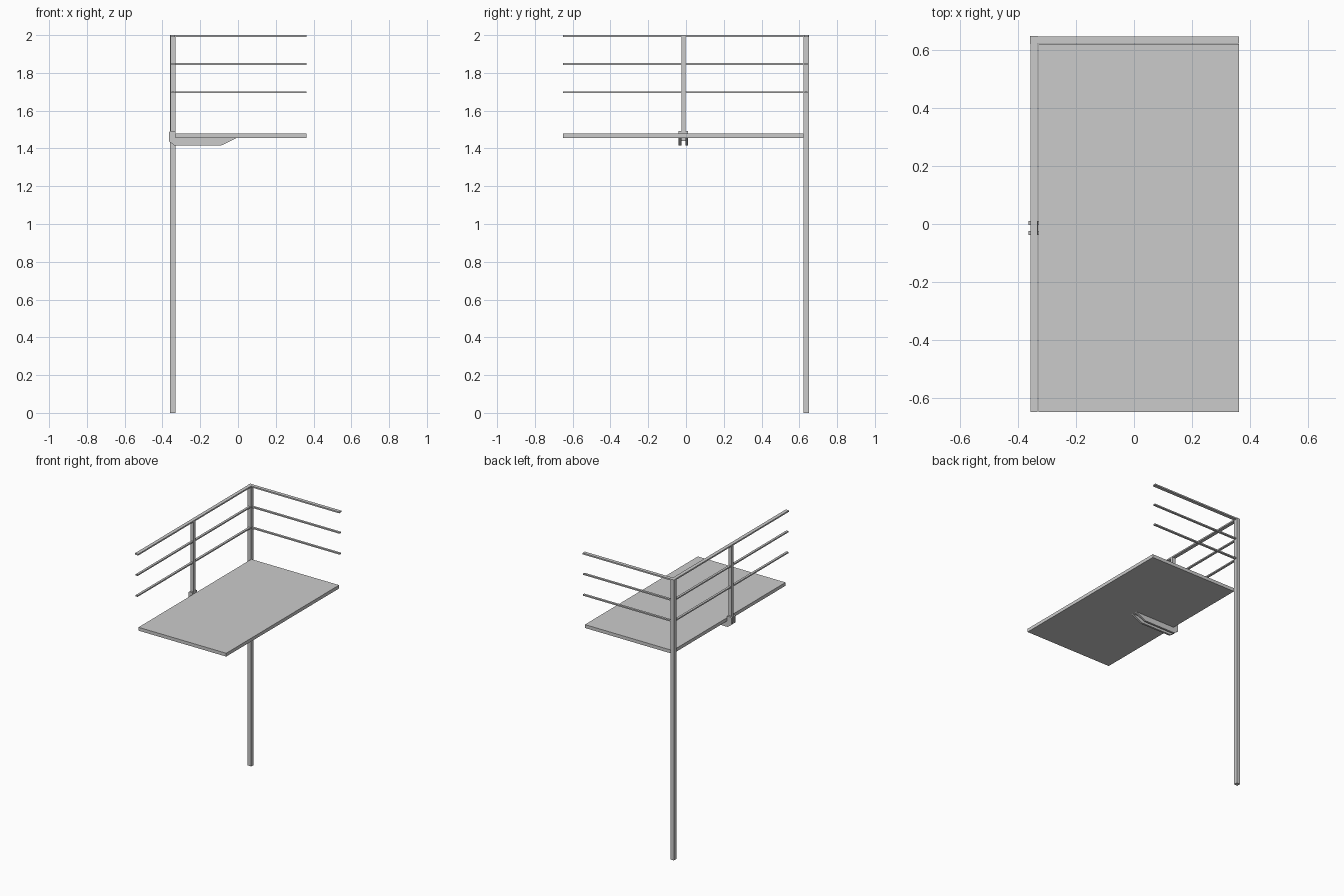
import bpy, bmesh

if "Cube" in bpy.data.objects:
    bpy.data.objects.remove(bpy.data.objects["Cube"])


def box(name, x, y, z):
    """Axis-aligned box from (min, max) ranges."""
    bm = bmesh.new()
    bmesh.ops.create_cube(bm, size=1)
    for v in bm.verts:
        for i, r in enumerate((x, y, z)):
            v.co[i] = r[0] if v.co[i] < 0 else r[1]
    return finish(name, bm)


def plate(name, profile, y0, y1):
    """XZ profile extruded along y."""
    bm = bmesh.new()
    face = bm.faces.new([bm.verts.new((x, y0, z)) for x, z in profile])
    ext = bmesh.ops.extrude_face_region(bm, geom=[face])
    for v in ext["geom"]:
        if isinstance(v, bmesh.types.BMVert):
            v.co.y = y1
    bmesh.ops.recalc_face_normals(bm, faces=bm.faces)
    return finish(name, bm)


def finish(name, bm):
    mesh = bpy.data.meshes.new(name)
    bm.to_mesh(mesh)
    bm.free()
    obj = bpy.data.objects.new(name, mesh)
    bpy.context.collection.objects.link(obj)
    return obj


PX, PY, MID = -0.345, 0.636, -0.014   # post centre lines, bracket centre
XE, YE = 0.362, -0.65                 # free ends of the rails

# Platform and full-height corner post
box("deck", (-0.33, XE), (YE, 0.622), (1.455, 1.479))
box("corner_post", (PX - 0.014, PX + 0.014), (PY - 0.014, PY + 0.014), (0, 2))

# Short post held by the bracket
box("middle_post", (PX - 0.013, PX + 0.013), (MID - 0.011, MID + 0.011), (1.44, 1.99))

# Rails on the long side and the short side: (centre z, half width, half height)
for label, z, w, h in (("top", 1.995, 0.0125, 0.005),
                       ("middle", 1.847, 0.008, 0.0045),
                       ("lower", 1.698, 0.008, 0.0045)):
    box(label + "_long_rail", (PX - w, PX + w), (YE, PY - 0.012), (z - h, z + h))
    box(label + "_short_rail", (PX + 0.012, XE), (PY - w, PY + w), (z - h, z + h))

# Pair of bracket plates clasping the post and reaching under the deck
profile = [(-0.365, 1.486), (-0.358, 1.492), (-0.331, 1.492), (-0.331, 1.454),
           (-0.01, 1.454), (-0.09, 1.415), (-0.335, 1.415), (-0.365, 1.437)]
for side, name in ((-1, "front"), (1, "back")):
    plate(name + "_bracket_plate", profile, MID + side * 0.0105, MID + side * 0.0245)
